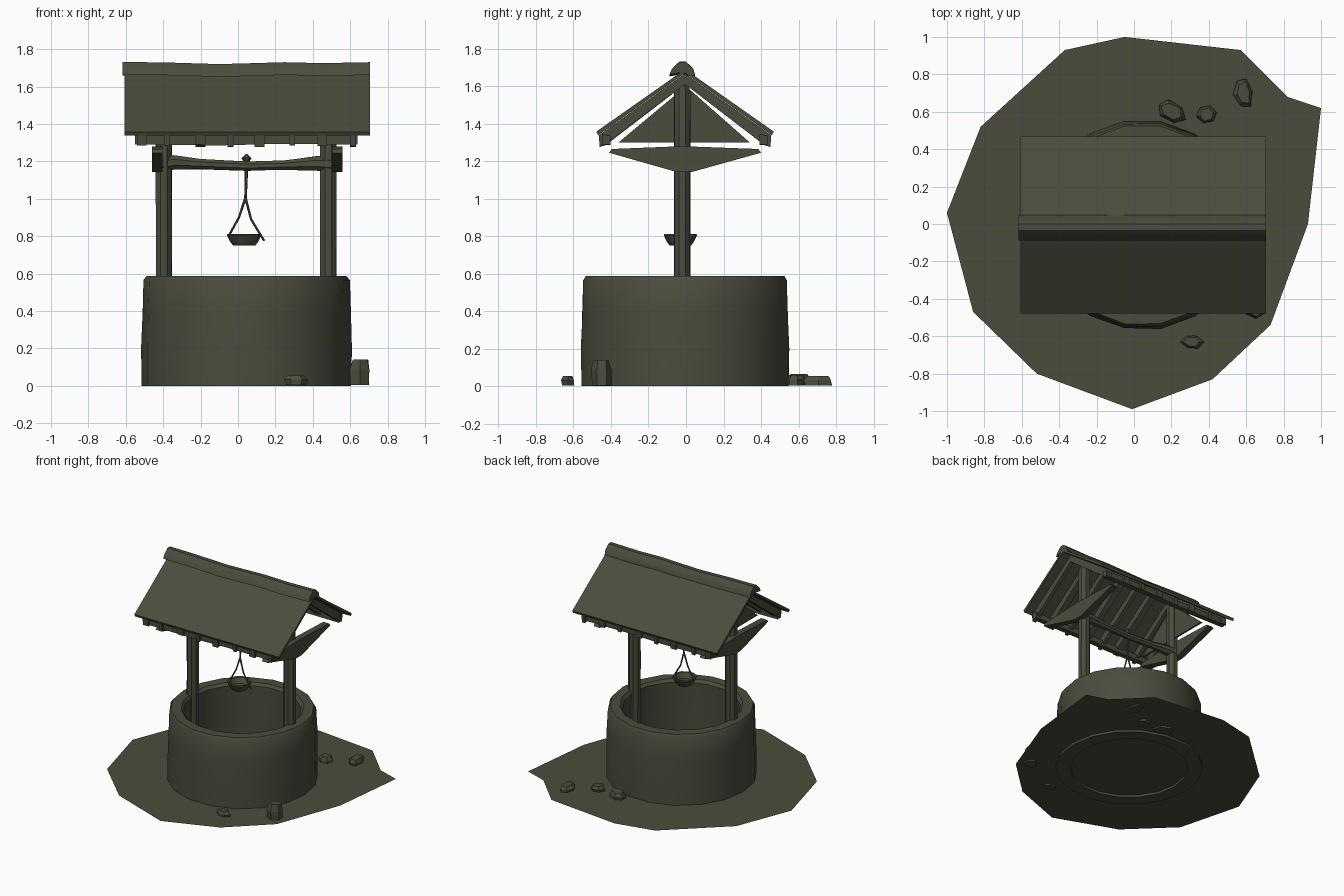
import bpy, bmesh, math, random
from mathutils import Vector

if "Cube" in bpy.data.objects:
    bpy.data.objects.remove(bpy.data.objects["Cube"])

random.seed(4)
mat = bpy.data.materials.new("dark_olive_grey")
mat.diffuse_color = (0.071, 0.071, 0.048, 1)
mat.use_nodes = True
mat.node_tree.nodes["Principled BSDF"].inputs["Base Color"].default_value = mat.diffuse_color


def add(name, verts, faces, smooth=True):
    me = bpy.data.meshes.new(name)
    me.from_pydata([tuple(v) for v in verts], [], faces)
    bm = bmesh.new()
    bm.from_mesh(me)
    bmesh.ops.recalc_face_normals(bm, faces=bm.faces)
    bm.to_mesh(me)
    bm.free()
    me.materials.append(mat)
    ob = bpy.data.objects.new(name, me)
    bpy.context.collection.objects.link(ob)
    if smooth:
        bpy.ops.object.select_all(action='DESELECT')
        ob.select_set(True)
        bpy.context.view_layer.objects.active = ob
        bpy.ops.object.shade_smooth_by_angle(angle=math.radians(35))
    return ob


def loft(name, rings, caps=True, closed=False, smooth=True):
    n, m = len(rings[0]), len(rings)
    faces = []
    for i in range(m if closed else m - 1):
        k = (i + 1) % m
        faces += [(i*n + j, i*n + (j+1) % n, k*n + (j+1) % n, k*n + j) for j in range(n)]
    if caps and not closed:
        faces += [tuple(range(n)), tuple(range((m-1)*n, m*n))]
    return add(name, [v for r in rings for v in r], faces, smooth)


def tube(name, stations, sides=8, jitter=0.0):
    """stations: (x, y, z, radius) along a mostly straight path"""
    pts = [Vector(s[:3]) for s in stations]
    q = (pts[-1] - pts[0]).to_track_quat('Z', 'Y')
    rings = []
    for p, s in zip(pts, stations):
        ring = []
        for j in range(sides):
            a = 2*math.pi*(j + .5)/sides
            r = s[3]*(1 + random.uniform(-jitter, jitter))
            ring.append(p + q @ Vector((r*math.cos(a), r*math.sin(a), 0)))
        rings.append(ring)
    return loft(name, rings)


def revolve(name, profile, cx, cy, sides, closed=False, jitter=0.0, sx=1, sy=1, rot=0, smooth=True):
    rings = []
    for r, z in profile:
        ring = []
        for j in range(sides):
            a = 2*math.pi*j/sides
            k = r*(1 + random.uniform(-jitter, jitter))
            x, y = k*sx*math.cos(a), k*sy*math.sin(a)
            ring.append((cx + x*math.cos(rot) - y*math.sin(rot),
                         cy + x*math.sin(rot) + y*math.cos(rot), z))
        rings.append(ring)
    return loft(name, rings, True, closed, smooth)


def prism(name, profile, xs, smooth=False):
    """profile in (y, z), swept along x; xs: (x, z offset)"""
    return loft(name, [[(x, y, z + dz) for y, z in profile] for x, dz in xs], smooth=smooth)


# ground patch
outline = [(-.05, 1), (.57, .93), (.82, .68), (1, .62), (.93, 0), (.73, -.54), (.42, -.83),
           (-.01, -.99), (-.52, -.8), (-.86, -.47), (-1, .06), (-.82, .52), (-.37, .93)]
add("ground_patch", [(x, y, .018) for x, y in reversed(outline)], [tuple(range(len(outline)))], False)

# well wall with softened rim
revolve("well_wall", [(.562, .0), (.562, .2), (.556, .4), (.55, .565), (.535, .588), (.46, .588),
                      (.44, .565), (.445, .3), (.45, .0)], .045, -.005, 18, closed=True, jitter=.006)

# posts
for name, x in (("left_post", -.397), ("right_post", .482)):
    tube(name, [(x, -.02, .3, .045), (x, -.02, .8, .047), (x, -.02, 1.2, .046),
                (x, -.02, 1.57, .046), (x, -.02, 1.62, .03)], 8, .04)

# cross beams on the outer sides of the posts
lens = [(-.41, 1.245), (-.05, 1.142), (.03, 1.142), (.4, 1.245), (.385, 1.265), (-.02, 1.28), (-.395, 1.265)]
prism("left_cross_beam", lens, [(-.46, 0), (-.405, 0)])
prism("right_cross_beam", lens, [(.505, 0), (.558, 0)])

# winding log with knot
tube("winding_log", [(-.41, -.02, 1.185, .05), (-.34, -.02, 1.195, .04), (-.2, -.02, 1.185, .029),
                     (.05, -.02, 1.175, .027), (.25, -.02, 1.18, .027), (.42, -.02, 1.19, .042),
                     (.5, -.02, 1.185, .05)], 8, .05)
revolve("rope_knot", [(.01, 1.19), (.027, 1.217), (.006, 1.238)], .045, -.02, 6)

# rope and hanging bucket
tube("rope", [(.046, -.02, 1.22, .007), (.045, -.025, 1.15, .009), (.04, -.03, 1.0, .007)], 6)
tube("bucket_rope_left", [(.04, -.03, 1.005, .007), (.005, -.03, .9, .006), (-.05, -.03, .8, .006)], 6)
tube("bucket_rope_right", [(.04, -.03, 1.005, .007), (.07, -.03, .89, .006), (.14, -.03, .775, .006)], 6)
revolve("bucket", [(.06, .75), (.075, .77), (.092, .805), (.088, .812), (.076, .808), (.055, .768)],
        .033, -.03, 10, jitter=.02)

# roof slopes, rafters and eave beams, mirrored about the ridge line
RY = -.005
for side, s in (("front", -1), ("back", 1)):
    slope = [(RY, 1.69), (RY + s*.473, 1.358), (RY + s*.463, 1.338), (RY, 1.67)]
    prism(side + "_roof_slope", slope, [(-.607, 0), (.705, 0)])
    rafter = [(RY, 1.668), (RY + s*.46, 1.338), (RY + s*.455, 1.287), (RY + s*.425, 1.295), (RY, 1.61)]
    for i, x in enumerate((-.515, -.38, -.2, -.04, .115, .29, .45, .615)):
        w = .026 if i % 2 == 0 else .015
        dz = random.uniform(-.012, .002)
        prism(f"{side}_rafter_{i + 1}", [(y, z + (dz if z < 1.3 else 0)) for y, z in rafter],
              [(x - w, 0), (x + w, 0)])
    y = RY + s*.42
    prism(side + "_eave_beam", [(y - .022, 1.29), (y + .022, 1.29), (y + .022, 1.335), (y - .022, 1.345)],
          [(-.55, 0), (-.1, -.005), (.2, .003), (.64, 0)])

# gable infill behind the left post
prism("gable_panel", [(-.36, 1.3), (.34, 1.3), (0, 1.6)], [(-.40, 0), (-.385, 0)])

# ridge cap, slightly sagging log half
cap = [(-.088, 1.66), (-.075, 1.69), (-.035, 1.728), (.0, 1.728), (.04, 1.69), (.048, 1.655), (-.02, 1.672)]
prism("ridge_cap", cap, [(-.617, .003), (-.4, .001), (-.1, -.008), (.05, -.004), (.25, .002),
                         (.45, -.003), (.705, .002)], True)

# loose stones: x, y, half sizes, height, turn
for i, (x, y, a, b, h, t) in enumerate([(.2, .6, .085, .055, .065, -.5), (.39, .585, .055, .048, .06, .2),
                                        (.585, .7, .052, .085, .055, .15), (.31, -.63, .058, .038, .055, 0),
                                        (.655, -.45, .06, .055, .14, .5)]):
    revolve(f"stone_{i + 1}", [(.95, .005), (1, h*.6), (.7, h)], x, y, 6, jitter=.12, sx=a, sy=b, rot=t, smooth=False)
